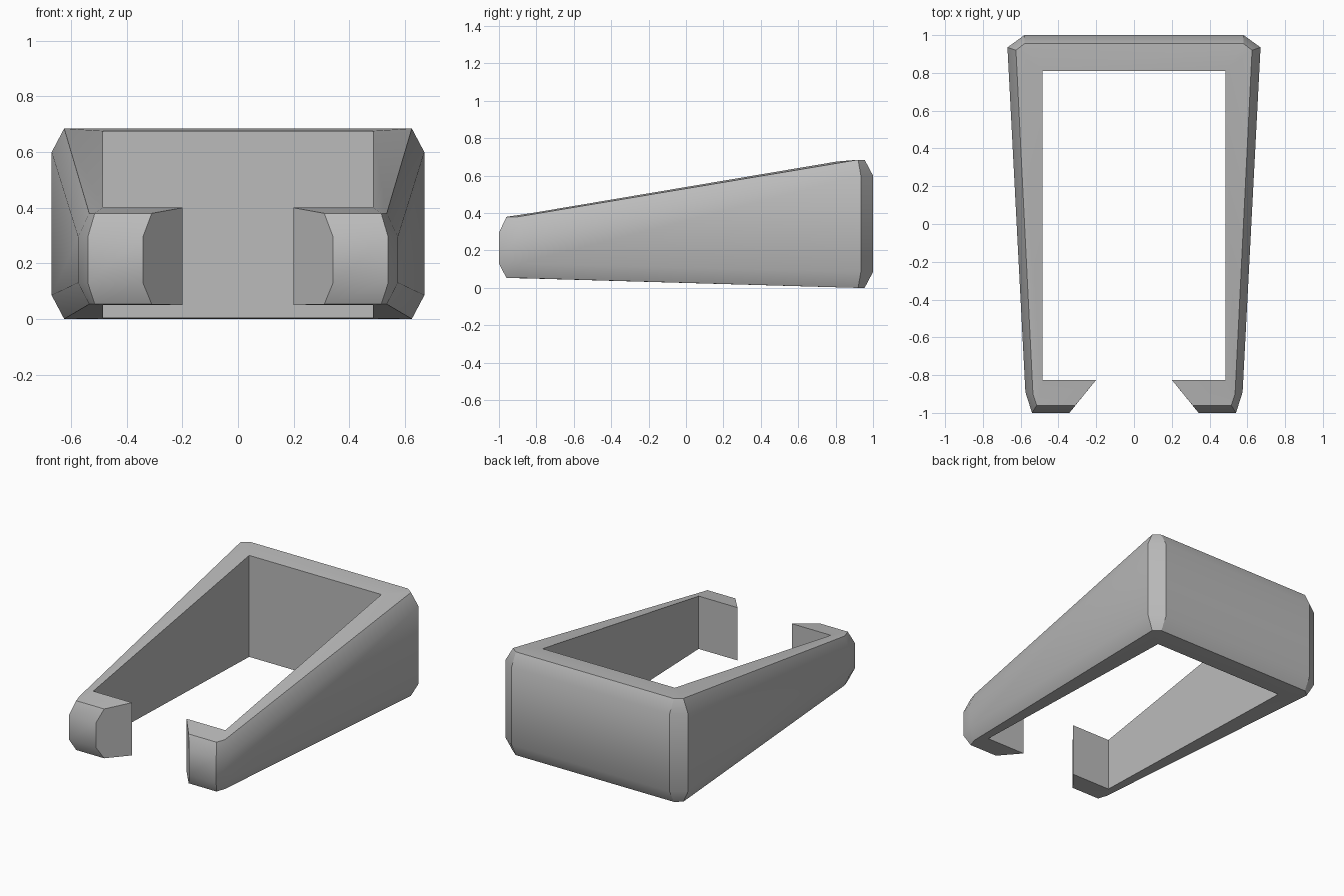
import bpy
import bmesh
from math import radians

cube = bpy.data.objects.get("Cube")
if cube:
    bpy.data.objects.remove(cube)

grey = bpy.data.materials.new("plain grey")
grey.use_nodes = True
colour = (0.5, 0.5, 0.5, 1)
grey.diffuse_color = colour
grey.node_tree.nodes["Principled BSDF"].inputs["Base Color"].default_value = colour

# Heights of a wall section: inner bottom, inner top, rim top, outer upper, outer lower, rim bottom
BACK = (0.003, 0.676, 0.685, 0.60, 0.085, 0.0)
FRONT = (0.05, 0.40, 0.38, 0.295, 0.13, 0.053)


def section(inner, rim, outer, heights):
    """Six-point chamfered wall section."""
    plan = (inner, inner, rim, outer, outer, rim)
    return [(x, y, z) for (x, y), z in zip(plan, heights)]


# Left half of the open bracket, from the back corner round to the hooked tip
half = [
    section((0.485, 0.81), (0.58, 0.955), (0.58, 1.0), BACK),
    section((0.485, 0.81), (0.625, 0.92), (0.67, 0.935), BACK),
    section((0.485, -0.825), (0.535, -0.90), (0.575, -0.89), FRONT),
    section((0.485, -0.825), (0.515, -0.96), (0.54, -1.0), FRONT),
    section((0.2, -0.825), (0.31, -0.96), (0.342, -1.0), FRONT),
]
mirrored = [[(-x, y, z) for x, y, z in ring] for ring in reversed(half)]

# Skin the sections and cap the two tips
bm = bmesh.new()
rings = [[bm.verts.new(p) for p in ring] for ring in mirrored + half]
for a, b in zip(rings, rings[1:]):
    for i in range(len(a)):
        j = (i + 1) % len(a)
        bm.faces.new((a[i], a[j], b[j], b[i]))
bm.faces.new(rings[0])
bm.faces.new(rings[-1])
bmesh.ops.remove_doubles(bm, verts=bm.verts, dist=0.0005)
bmesh.ops.recalc_face_normals(bm, faces=bm.faces)

mesh = bpy.data.meshes.new("open_bracket")
bm.to_mesh(mesh)
bm.free()
mesh.materials.append(grey)
bracket = bpy.data.objects.new("open_bracket", mesh)
bpy.context.collection.objects.link(bracket)

# Soft chamfers, crisp corners
bpy.ops.object.select_all(action="DESELECT")
bracket.select_set(True)
bpy.context.view_layer.objects.active = bracket
bpy.ops.object.shade_smooth_by_angle(angle=radians(30))
